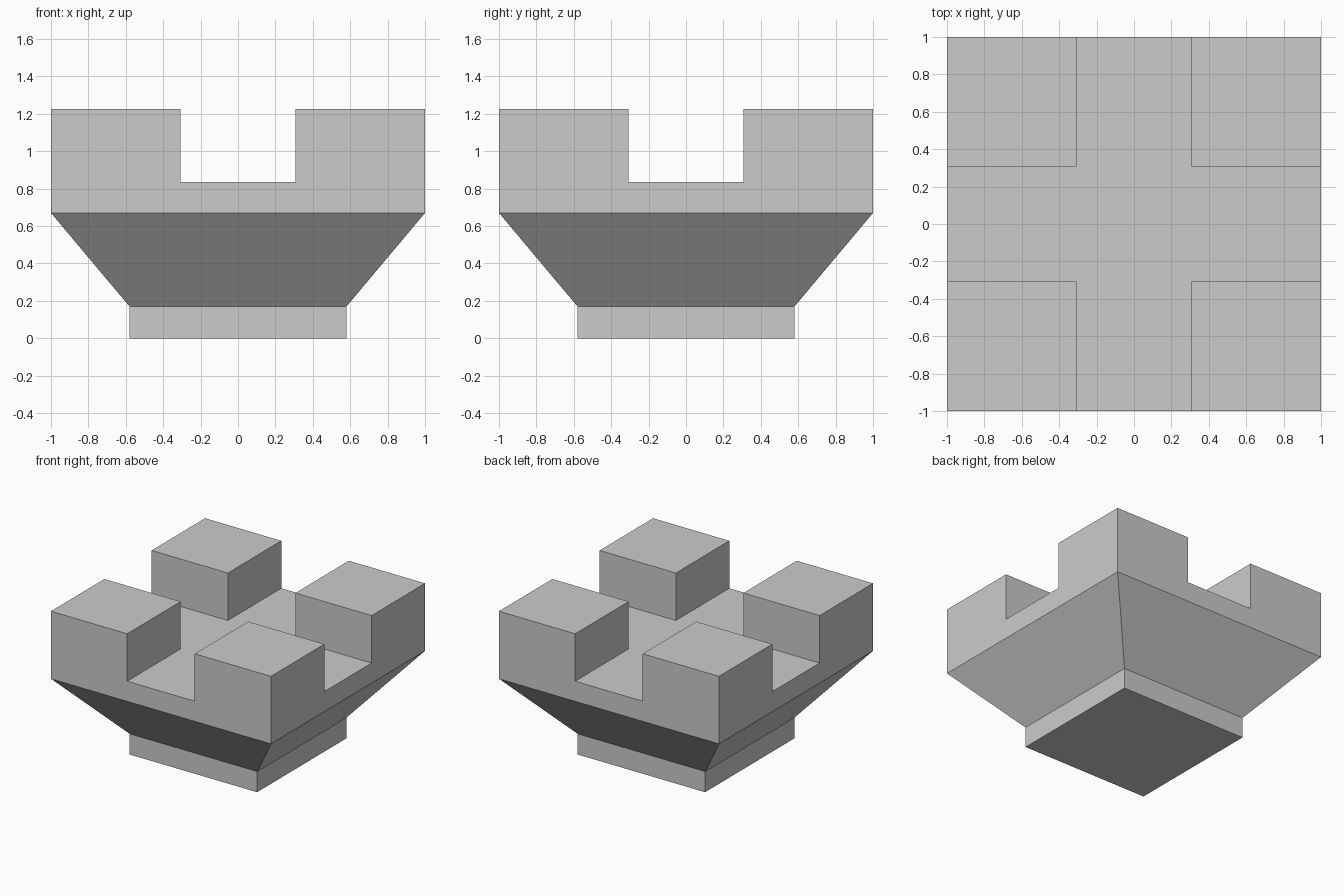
import bpy
import bmesh
from mathutils import Vector

cube = bpy.data.objects.get("Cube")
if cube:
    bpy.data.objects.remove(cube, do_unlink=True)

GAP = 0.307        # half width of the notches
FOOT = 0.58        # half width of the foot
TOP, FLOOR, EAVE, NECK = 1.225, 0.835, 0.67, 0.17

# Plain stone material
stone = bpy.data.materials.new("grey stone")
stone.use_nodes = True
colour = (0.6, 0.6, 0.6, 1)
stone.diffuse_color = colour
stone.node_tree.nodes["Principled BSDF"].inputs["Base Color"].default_value = colour

bm = bmesh.new()


def new_verts(result):
    return [g for g in result["geom"] if isinstance(g, bmesh.types.BMVert)]


def extrude_rim(z, half_width=None):
    """Pull the open rim down to height z, optionally resizing it."""
    rim = [e for e in bm.edges if e.is_boundary]
    verts = new_verts(bmesh.ops.extrude_edge_only(bm, edges=rim))
    reach = max(v.co.x for v in verts)
    factor = half_width / reach if half_width else 1
    for v in verts:
        v.co = Vector((v.co.x * factor, v.co.y * factor, z))


# Floor: three by three grid with the notch as its middle strip
bmesh.ops.create_grid(bm, x_segments=3, y_segments=3, size=1)
for v in bm.verts:
    for axis in (0, 1):
        if abs(v.co[axis]) < 0.9:
            v.co[axis] = GAP if v.co[axis] > 0 else -GAP
    v.co.z = FLOOR

# Corner blocks
corners = [f for f in bm.faces
           if min(abs(f.calc_center_median().x), abs(f.calc_center_median().y)) > GAP]
raised = new_verts(bmesh.ops.extrude_face_region(bm, geom=corners))
bmesh.ops.delete(bm, geom=[f for f in corners if f.is_valid], context="FACES_ONLY")
for v in raised:
    v.co.z = TOP

# Wall, sloping underside, foot and base
extrude_rim(EAVE)
extrude_rim(NECK, FOOT)
extrude_rim(0)
bmesh.ops.holes_fill(bm, edges=[e for e in bm.edges if e.is_boundary], sides=0)

# Merge coplanar faces and point everything outwards
bmesh.ops.recalc_face_normals(bm, faces=bm.faces[:])
bmesh.ops.dissolve_limit(bm, angle_limit=0.01, verts=bm.verts[:], edges=bm.edges[:])

mesh = bpy.data.meshes.new("battlement_block")
bm.to_mesh(mesh)
bm.free()
mesh.materials.append(stone)
block = bpy.data.objects.new("battlement_block", mesh)
bpy.context.collection.objects.link(block)
